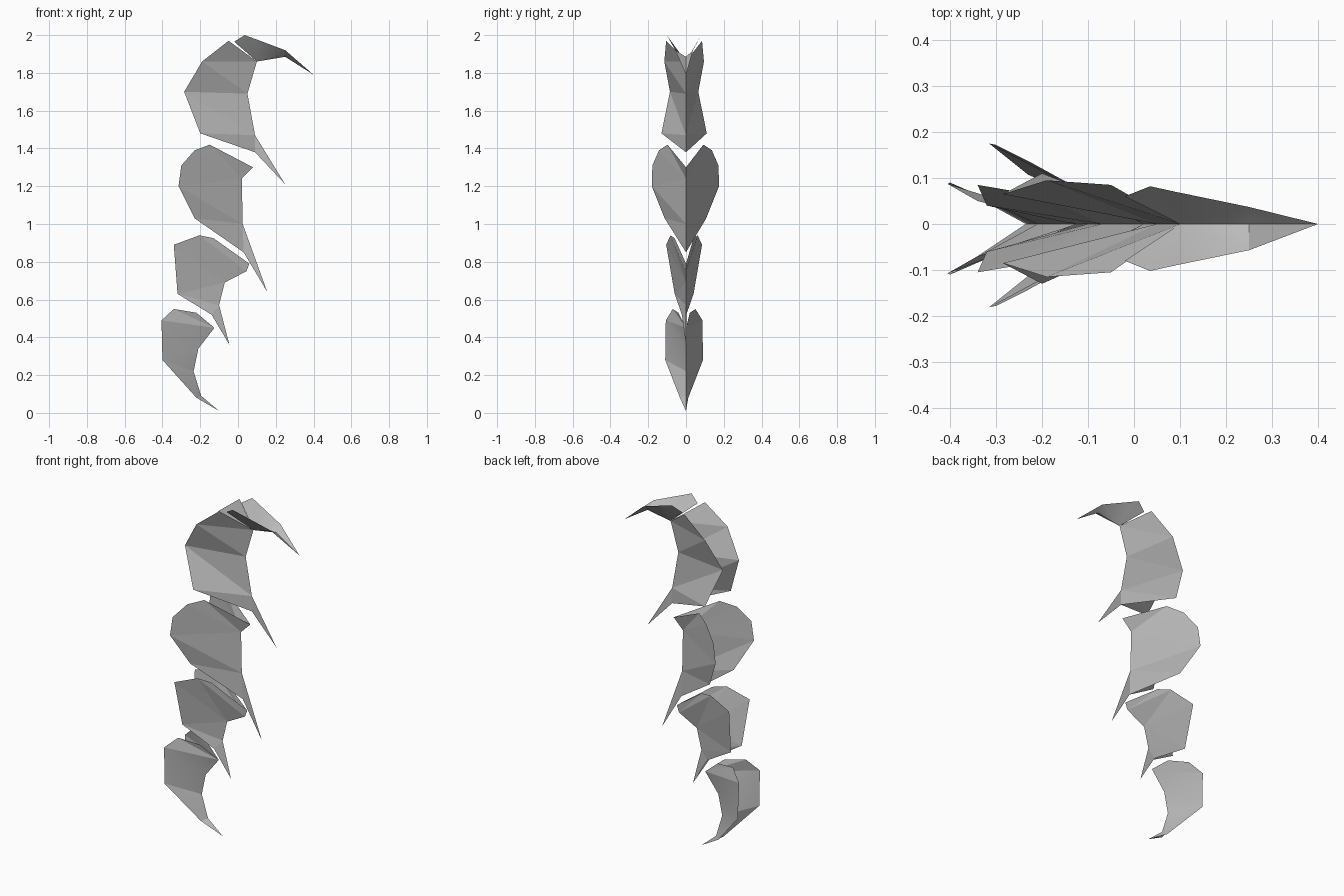
import bpy
import bmesh
import math

cube = bpy.data.objects.get("Cube")
if cube:
    bpy.data.objects.remove(cube)

grey = bpy.data.materials.new("plate_grey")
grey.use_nodes = True
colour = (0.5, 0.5, 0.5, 1)
grey.diffuse_color = colour
grey.node_tree.nodes["Principled BSDF"].inputs["Base Color"].default_value = colour


def folded_plate(name, keel, rim, panels, blade=(), shift=-0.01, smooth=None):
    """Two thin wings meeting along a keel. Panels name points: k = keel, r = rim.
    The blade is a single flat face in the middle, given by keel points."""
    bm = bmesh.new()
    spine = [bm.verts.new((x, 0, z)) for x, z in keel]
    for side in (1, -1):
        edge = [bm.verts.new((x, side * y + shift, z)) for x, y, z in rim]
        lookup = {"k": spine, "r": edge}
        for panel in panels.split():
            names = panel.split("-")
            bm.faces.new([lookup[n[0]][int(n[1:])] for n in names][::side])
    if blade:
        bm.faces.new([spine[i] for i in blade])
    mesh = bpy.data.meshes.new(name)
    bm.to_mesh(mesh)
    bm.free()
    obj = bpy.data.objects.new(name, mesh)
    bpy.context.collection.objects.link(obj)
    mesh.materials.append(grey)
    if smooth:
        bpy.ops.object.select_all(action="DESELECT")
        obj.select_set(True)
        bpy.context.view_layer.objects.active = obj
        bpy.ops.object.shade_smooth_by_angle(angle=math.radians(smooth))


# Hooked tip with a small flap folded back at its base
folded_plate(
    "hooked_tip",
    [(0.10, 1.86), (0.25, 1.885), (0.40, 1.79)],
    [(-0.02, 0.07, 1.965), (0.035, 0.092, 2.0), (0.09, 0.08, 1.98), (0.25, 0.047, 1.92)],
    "k0-r0-r1 k0-r1-r2 k0-r2-r3 k0-r3-k1 k1-r3-k2", smooth=35)

# Largest plate
folded_plate(
    "upper_plate",
    [(0.10, 1.86), (0.05, 1.69), (0.09, 1.47), (0.25, 1.21), (0.09, 1.38)],
    [(-0.05, 0.095, 1.97), (-0.19, 0.105, 1.86), (-0.285, 0.075, 1.70), (-0.20, 0.12, 1.48)],
    "k0-r0-r1 k0-r1-k1 k1-r1-r2 k1-r2-k2 k2-r2-r3 k2-r3-k4",
    blade=(2, 4, 3))

# Widest plate, with a rounded rim
folded_plate(
    "middle_plate",
    [(0.08, 1.30), (0.02, 1.24), (0.025, 1.0), (0.155, 0.64), (0.03, 0.85)],
    [(-0.15, 0.095, 1.42), (-0.23, 0.14, 1.39), (-0.30, 0.175, 1.31),
     (-0.315, 0.178, 1.20), (-0.23, 0.11, 1.03)],
    "k0-r0-k1 k1-r0-r1 k1-r1-r2 k1-r2-r3 k1-r3-k2 k2-r3-r4 k2-r4-k4",
    blade=(2, 4, 3), shift=-0.003)

# Narrow plate
folded_plate(
    "lower_plate",
    [(0.06, 0.79), (0.045, 0.75), (-0.07, 0.69), (-0.10, 0.57), (-0.045, 0.36)],
    [(-0.13, 0.05, 0.925), (-0.205, 0.072, 0.94), (-0.34, 0.095, 0.89),
     (-0.32, 0.05, 0.63), (-0.14, 0.012, 0.52)],
    "k0-r0-k1 k1-r0-r1 k1-r1-k2 k2-r1-r2 k2-r2-r3 k2-r3-k3 k3-r3-r4 k3-r4-k4")

# Curled end plate, its top folded inwards
folded_plate(
    "end_plate",
    [(-0.125, 0.45), (-0.21, 0.34), (-0.235, 0.22), (-0.195, 0.09), (-0.10, 0.01)],
    [(-0.22, 0.03, 0.53), (-0.34, 0.06, 0.55), (-0.405, 0.097, 0.49),
     (-0.40, 0.10, 0.28), (-0.22, 0.022, 0.08)],
    "k0-r0-r1 k0-r1-r2 k0-r2-k1 k1-r2-r3 k1-r3-k2 k2-r3-r4 k2-r4-k3 k3-r4-k4",
    smooth=20)
